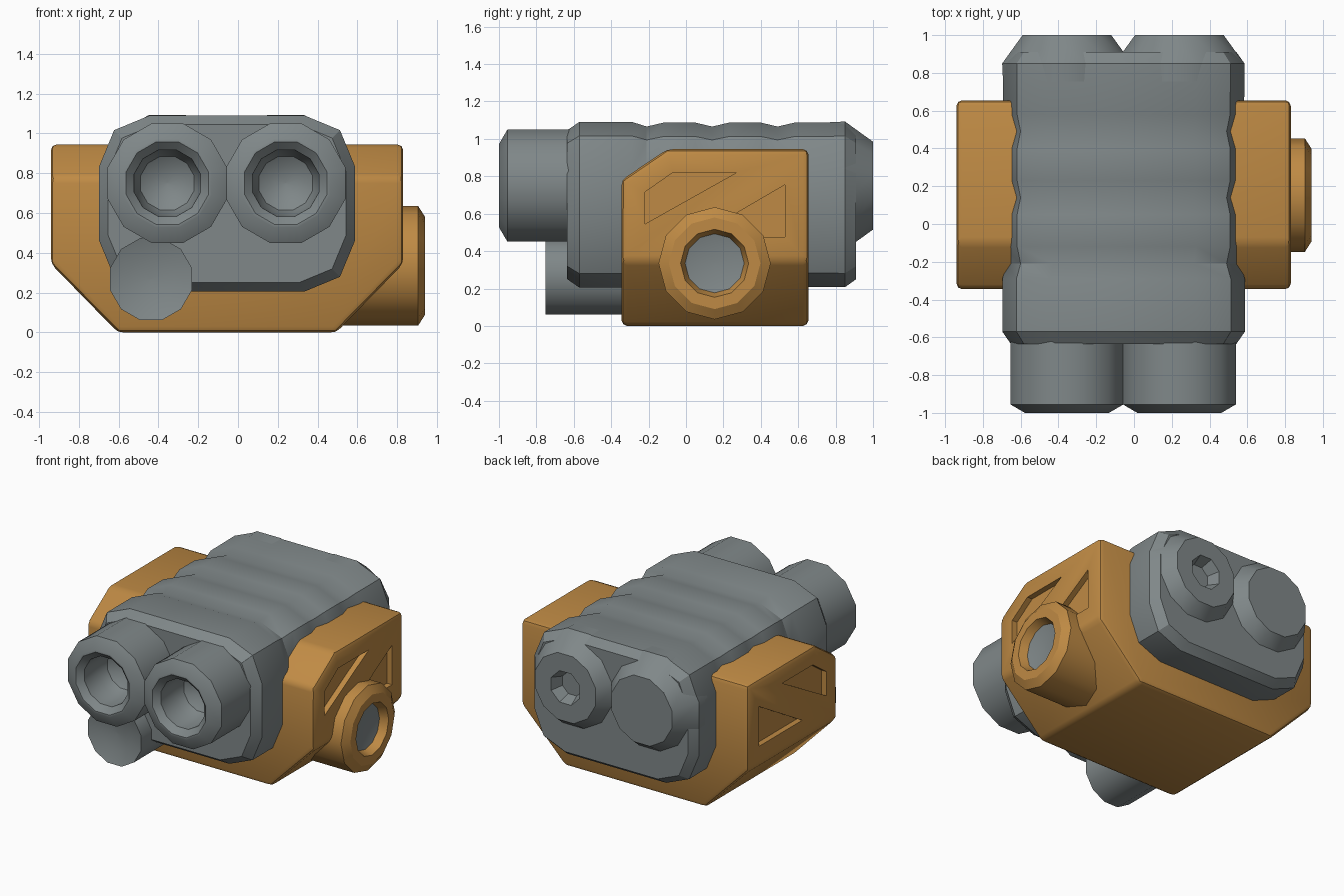
import bpy, bmesh, math
from mathutils import Vector

if "Cube" in bpy.data.objects:
    bpy.data.objects.remove(bpy.data.objects["Cube"])

MID = -0.055  # x of the symmetry plane of body and bracket


def material(name, rgb):
    m = bpy.data.materials.new(name)
    m.diffuse_color = (*rgb, 1)
    m.use_nodes = True
    m.node_tree.nodes["Principled BSDF"].inputs["Base Color"].default_value = m.diffuse_color
    return m


GREY = material("steel grey", (0.215, 0.245, 0.25))
ORANGE = material("burnt orange", (0.52, 0.255, 0.058))


def finish(name, bm, mat):
    bmesh.ops.remove_doubles(bm, verts=bm.verts, dist=1e-5)
    bmesh.ops.recalc_face_normals(bm, faces=bm.faces)
    me = bpy.data.meshes.new(name)
    bm.to_mesh(me)
    bm.free()
    me.materials.append(mat)
    ob = bpy.data.objects.new(name, me)
    bpy.context.collection.objects.link(ob)
    return ob


def smooth(ob, deg=33):
    bpy.ops.object.select_all(action='DESELECT')
    ob.select_set(True)
    bpy.context.view_layer.objects.active = ob
    bpy.ops.object.shade_smooth_by_angle(angle=math.radians(deg))


def skin(bm, rings):
    """Bridge closed rings of points; cap the ends."""
    vs = [[bm.verts.new(p) for p in r] for r in rings]
    n = len(vs[0])
    for a, b in zip(vs, vs[1:]):
        for i in range(n):
            bm.faces.new((a[i], a[(i + 1) % n], b[(i + 1) % n], b[i]))
    bm.faces.new(vs[0])
    bm.faces.new(vs[-1])


def lathe(name, profile, centre, mat, axis='y', sides=12, phase=0.0):
    """Turn (radius, position) pairs about the x or y axis."""
    rings = []
    for r, a in profile:
        r = max(r, 0.001)
        ring = []
        for i in range(sides):
            t = 2 * math.pi * (i + phase) / sides
            u, w = centre[0] + r * math.cos(t), centre[1] + r * math.sin(t)
            ring.append((u, a, w) if axis == 'y' else (a, u, w))
        rings.append(ring)
    bm = bmesh.new()
    skin(bm, rings)
    return finish(name, bm, mat)


def cut(ob, cutter):
    """Subtract the cutter, bake all modifiers and drop the cutter."""
    cutter.hide_render = True
    mod = ob.modifiers.new("cut", 'BOOLEAN')
    mod.operation, mod.object, mod.solver = 'DIFFERENCE', cutter, 'EXACT'
    dg = bpy.context.evaluated_depsgraph_get()
    me = bpy.data.meshes.new_from_object(ob.evaluated_get(dg))
    ob.modifiers.clear()
    ob.data = me
    bpy.data.objects.remove(cutter)


# Main body: rounded rectangle lofted along y, with shallow grooves
def body_ring(y, inset):
    hw, hh, r = 0.642 - inset, 0.443 - inset, 0.255 - inset * 0.4
    pts = []
    for k, (sx, sz) in enumerate([(1, 1), (-1, 1), (-1, -1), (1, -1)]):
        for j in range(3):
            t = math.radians(90 * k + 45 * j)
            pts.append((MID + sx * (hw - r) + r * math.cos(t), y,
                        0.648 + sz * (hh - r) + r * math.sin(t)))
    return pts


stations = [(-0.635, 0.045), (-0.57, 0), (-0.29, 0)]
for y in (-0.21, 0.14, 0.49):
    stations += [(y, 0.025), (y + 0.09, 0.004)]
    if y < 0.4:
        stations.append((y + 0.26, 0.004))
stations += [(0.85, 0.002), (0.91, 0.045)]
bm = bmesh.new()
skin(bm, [body_ring(*s) for s in stations])
smooth(finish("main_body", bm, GREY))

# Twin front barrels with bowl-shaped bores, and tapered rear caps
BARREL = [(0, -0.5), (0.31, -0.5), (0.31, -0.955), (0.23, -1.0), (0.215, -1.0),
          (0.173, -0.96), (0.168, -0.82), (0.14, -0.75), (0.08, -0.71), (0, -0.70)]
CAP = [(0, 0.75), (0.35, 0.75), (0.355, 0.85), (0.243, 1.0), (0, 1.0)]
for side, x in (("left", -0.355), ("right", 0.24)):
    smooth(lathe(side + "_barrel", BARREL, (x, 0.75), GREY, phase=0.5))
    cap = lathe(side + "_rear_cap", CAP, (x, 0.75), GREY, phase=0.5)
    if side == "right":
        socket = lathe("socket_cutter", [(0, 0.92), (0.085, 0.92), (0.12, 1.001), (0.12, 1.05), (0, 1.05)],
                       (x, 0.75), GREY, sides=8, phase=0.5)
        cut(cap, socket)
    smooth(cap)

# Small lower tube with a dished end
smooth(lathe("lower_tube", [(0, -0.2), (0.213, -0.2), (0.213, -0.75), (0.12, -0.72), (0, -0.715)],
             (-0.437, 0.268), GREY, phase=0.5))

# Bracket: cradle-shaped prism with a sloped front top edge and soft corners
outline = [(0.885, 0.945), (-0.885, 0.945), (-0.885, 0.345),
           (-0.548, 0), (0.548, 0), (0.885, 0.345)]
bm = bmesh.new()
skin(bm, [[(MID + x, y, z) for x, z in outline] for y in (-0.345, 0.655)])
res = bmesh.ops.bisect_plane(bm, geom=bm.verts[:] + bm.edges[:] + bm.faces[:],
                             plane_co=(0, -0.345, 0.78), plane_no=(0, -0.165, 0.245), clear_outer=True)
bmesh.ops.holes_fill(bm, edges=[e for e in bm.edges if e.is_boundary])
bracket = finish("bracket", bm, ORANGE)
bev = bracket.modifiers.new("soft_edges", 'BEVEL')
bev.width, bev.segments, bev.limit_method = 0.03, 2, 'ANGLE'
bev.angle_limit = math.radians(20)

# Recessed panels on both cheeks of the bracket
panels = [[(-0.22, 0.545), (0.27, 0.82), (-0.07, 0.82), (-0.22, 0.715)],
          [(0.05, 0.475), (0.53, 0.475), (0.53, 0.755)]]
bm = bmesh.new()
for s in (1, -1):
    for p in panels:
        skin(bm, [[(MID + s * d, y, z) for y, z in p] for d in (0.845, 0.95)])
cut(bracket, finish("panel_cutter", bm, ORANGE))
smooth(bracket)

# Side boss on the right cheek with a grey lens inside
smooth(lathe("side_boss", [(0, 0.3), (0.3, 0.3), (0.3, 0.905), (0.245, 0.94), (0.182, 0.94), (0.155, 0.87), (0, 0.865)],
             (0.153, 0.335), ORANGE, axis='x'))
smooth(lathe("boss_lens", [(0, 0.8), (0.158, 0.8), (0.158, 0.885), (0.1, 0.872), (0, 0.87)],
             (0.153, 0.335), GREY, axis='x'))
